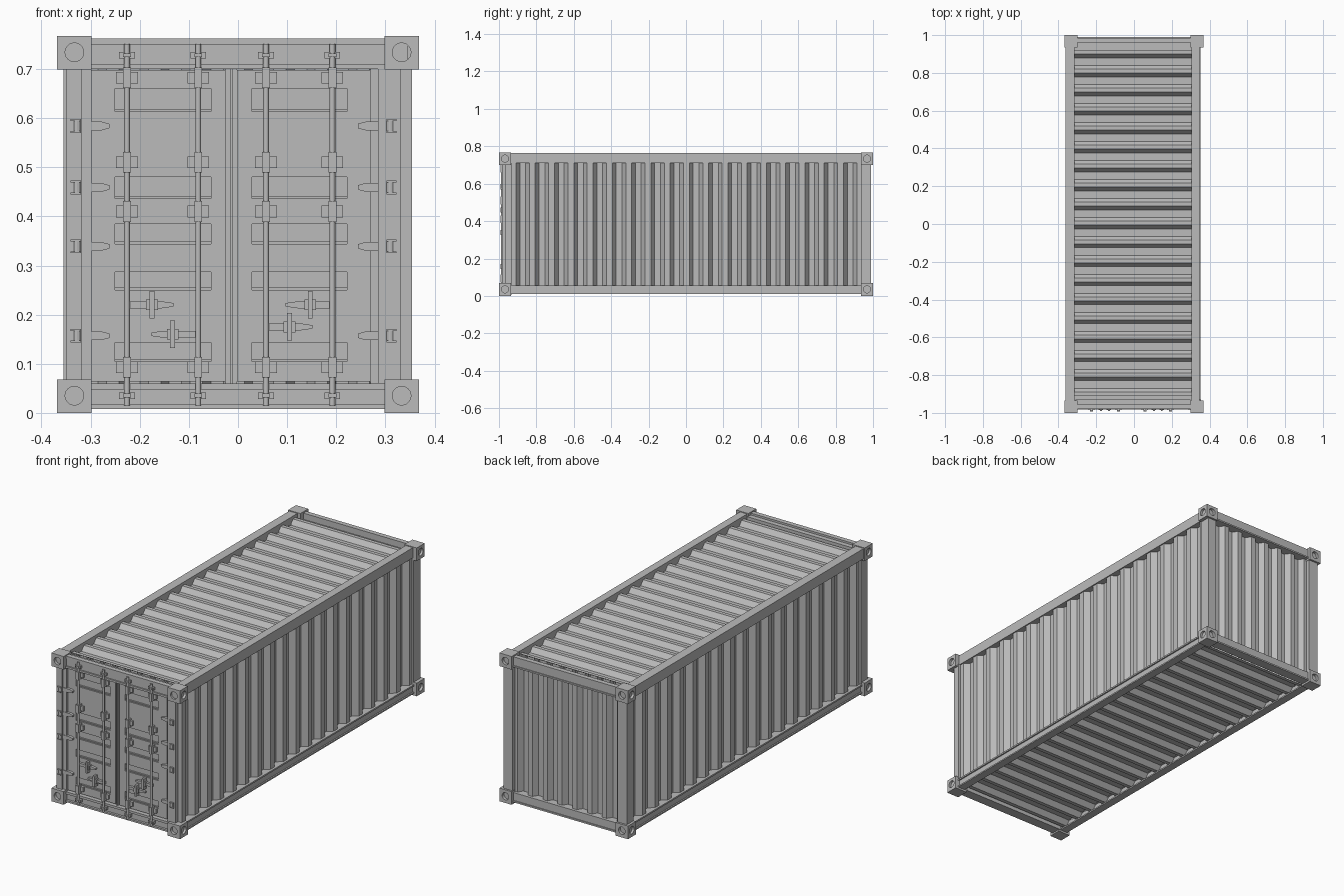
import bpy, bmesh, math
from mathutils import Matrix, Vector

if "Cube" in bpy.data.objects:
    bpy.data.objects.remove(bpy.data.objects["Cube"])

grey = bpy.data.materials.new("steel grey")
grey.use_nodes = True
grey.diffuse_color = (0.5, 0.5, 0.5, 1)
grey.node_tree.nodes["Principled BSDF"].inputs["Base Color"].default_value = (0.5, 0.5, 0.5, 1)


def finish(name, bm):
    bmesh.ops.recalc_face_normals(bm, faces=bm.faces)
    mesh = bpy.data.meshes.new(name)
    bm.to_mesh(mesh)
    bm.free()
    mesh.materials.append(grey)
    obj = bpy.data.objects.new(name, mesh)
    bpy.context.collection.objects.link(obj)
    return obj


def add_box(bm, x0, x1, y0, y1, z0, z1):
    size = Matrix.Diagonal((x1 - x0, y1 - y0, z1 - z0, 1))
    mid = Matrix.Translation(((x0 + x1) / 2, (y0 + y1) / 2, (z0 + z1) / 2))
    bmesh.ops.create_cube(bm, size=1, matrix=mid @ size)


def boxes(name, *items):
    bm = bmesh.new()
    for item in items:
        add_box(bm, *item)
    return finish(name, bm)


def add_cylinder(bm, centre, radius, depth, axis, sides=24):
    turn = Vector((0, 0, 1)).rotation_difference(Vector(axis)).to_matrix().to_4x4()
    bmesh.ops.create_cone(bm, cap_ends=True, segments=sides, radius1=radius, radius2=radius,
                          depth=depth, matrix=Matrix.Translation(centre) @ turn)


def corrugate(name, start, end, count, steps, edge0, edge1, place):
    """Folded sheet; steps are widths of crest, fall, trough and rise."""
    unit = (end - start) / (count * sum(steps) + steps[0])
    t, points = start, [(start, 0)]
    for i in range(count):
        for width, depth in zip(steps, (0, 1, 1, 0)):
            t += width * unit
            points.append((t, depth))
    points.append((end, 0))
    bm = bmesh.new()
    rows = [[bm.verts.new(place(t, d, e)) for e in (edge0, edge1)] for t, d in points]
    for a, b in zip(rows, rows[1:]):
        bm.faces.new((a[0], a[1], b[1], b[0]))
    return finish(name, bm)


# Corrugated skin
WALL = (3, 2, 3, 2)
DECK = (2, 2, 4, 2)
for side, s in (("left", 1), ("right", -1)):
    corrugate(side + "_wall", -0.94, 0.945, 18, WALL, 0.04, 0.73,
              lambda t, d, e: (s * (0.34 - 0.027 * d), t, e))
corrugate("back_wall", -0.31, 0.31, 7, WALL, 0.04, 0.73,
          lambda t, d, e: (t, 0.97 - 0.027 * d, e))
corrugate("roof", 0.92, -0.91, 18, DECK, -0.33, 0.32,
          lambda t, d, e: (e, t, 0.748 - 0.024 * d))
corrugate("floor", -0.92, 0.92, 18, DECK, -0.33, 0.32,
          lambda t, d, e: (e, t, 0.02 + 0.024 * d))
boxes("roof_end_plates", (-0.33, 0.32, 0.91, 0.98, 0.72, 0.728),
      (-0.33, 0.32, -0.97, -0.90, 0.72, 0.728))

# Long rails
boxes("top_rails", (-0.362, -0.315, -0.95, 0.95, 0.71, 0.763),
      (0.305, 0.346, -0.99, 0.95, 0.71, 0.763))
rails = []
for s in (-1, 1):
    for inner, outer, z0, z1 in ((0.32, 0.345, 0.015, 0.05), (0.31, 0.352, 0.01, 0.017),
                                 (0.31, 0.352, 0.048, 0.056)):
        xs = sorted((s * inner, s * outer))
        rails.append((*xs, -0.95, 0.95, z0, z1))
boxes("bottom_rails", *rails)

# Posts and end beams
boxes("front_posts", (-0.35, -0.318, -0.985, -0.93, 0.06, 0.71),
      (-0.32, -0.298, -0.975, -0.93, 0.06, 0.71),
      (0.285, 0.332, -0.985, -0.93, 0.06, 0.71),
      (0.332, 0.354, -0.965, -0.93, 0.06, 0.71))
boxes("back_posts", (-0.355, -0.30, 0.935, 0.99, 0.06, 0.71),
      (0.30, 0.35, 0.935, 0.99, 0.06, 0.71))
boxes("front_header", (-0.31, 0.30, -0.975, -0.93, 0.70, 0.752),
      (-0.31, 0.30, -0.98, -0.955, 0.75, 0.762),
      (-0.31, 0.30, -0.982, -0.95, 0.70, 0.71))
boxes("front_sill", (-0.31, 0.30, -0.97, -0.93, 0.01, 0.06),
      (-0.31, 0.30, -0.982, -0.93, 0.008, 0.017),
      (-0.31, 0.30, -0.98, -0.93, 0.048, 0.06))
boxes("back_header", (-0.31, 0.31, 0.96, 0.985, 0.71, 0.76),
      (-0.31, 0.31, 0.94, 0.99, 0.708, 0.716))
boxes("back_sill", (-0.31, 0.31, 0.945, 0.985, 0.012, 0.058),
      (-0.31, 0.31, 0.94, 0.99, 0.01, 0.018))

# Corner castings with round sockets in the outer faces
for end, v in (("front", -1), ("back", 1)):
    for side, s in (("right", -1), ("left", 1)):
        for level, z0 in (("bottom", 0), ("top", 0.699)):
            xs = sorted((s * 0.298, s * 0.368))
            ys = sorted((v * 0.935, v))
            block = boxes(f"{end}_{side}_{level}_casting", (*xs, *ys, z0, z0 + 0.068))
            bm = bmesh.new()
            z = z0 + 0.035
            add_cylinder(bm, (s * 0.333, v, z), 0.019, 0.03, (0, 1, 0))
            add_cylinder(bm, (s * 0.368, v * 0.968, z), 0.019, 0.024, (1, 0, 0))
            cutter = finish("socket_cutter", bm)
            cutter.hide_render = True
            mod = block.modifiers.new("sockets", "BOOLEAN")
            mod.operation, mod.solver, mod.object = "DIFFERENCE", "EXACT", cutter
            bpy.context.view_layer.objects.active = block
            bpy.ops.object.modifier_apply(modifier=mod.name)
            bpy.data.objects.remove(cutter)

# Doors: raised frame around five sunken bands
BANDS = ((0.105, 0.143), (0.25, 0.287), (0.344, 0.384), (0.436, 0.48), (0.614, 0.66))
FACE = -0.965
for side, x0, a, b, x1 in (("right", -0.298, -0.25, -0.055, -0.025),
                           ("left", -0.002, 0.028, 0.222, 0.27)):
    parts = [(x0, x1, FACE + 0.012, -0.94, 0.064, 0.698),
             (x0, a, FACE, -0.945, 0.064, 0.698), (b, x1, FACE, -0.945, 0.064, 0.698)]
    heights = [0.064] + [z for band in BANDS for z in band] + [0.698]
    for lo, hi in zip(heights[::2], heights[1::2]):
        parts.append((a, b, FACE, -0.945, lo, hi))
    # sill lip of each band
    parts += [(a, b, FACE + 0.005, -0.945, lo, lo + 0.005) for lo, hi in BANDS]
    boxes(side + "_door", *parts)
boxes("door_seals", (-0.025, -0.002, -0.958, -0.94, 0.06, 0.70),
      (-0.016, -0.011, -0.968, -0.94, 0.06, 0.70),
      (0.27, 0.29, -0.95, -0.93, 0.06, 0.70))

# Locking rods with their guides
RODS = (-0.226, -0.081, 0.057, 0.192)
bm = bmesh.new()
for x in RODS:
    add_cylinder(bm, (x, -0.983, 0.383), 0.006, 0.735, (0, 0, 1), 12)
rods = finish("locking_rods", bm)
guides = []
for x in RODS:
    for z in (0.728, 0.035):
        guides += [(x - 0.016, x + 0.016, -0.986, -0.965, z - 0.007, z + 0.007),
                   (x - 0.008, x + 0.008, -0.992, -0.965, z - 0.004, z + 0.004)]
    for z in (0.682, 0.51, 0.41, 0.093):
        guides += [(x - 0.022, x + 0.022, -0.975, -0.96, z - 0.012, z + 0.012),
                   (x - 0.008, x + 0.008, -0.992, -0.965, z - 0.021, z + 0.021)]
boxes("rod_guides", *guides)


# Hinges: tapered strap with a knuckle on the post
def strap(bm, x, z, s, length, half):
    outline = ((0, -half), (0.75, -half), (1, -half * 0.5), (1, half * 0.5), (0.75, half), (0, half))
    verts = [bm.verts.new((x + s * length * u, -0.978, z + w)) for u, w in outline]
    face = bm.faces.new(verts)
    out = bmesh.ops.extrude_face_region(bm, geom=[face])["geom"]
    bmesh.ops.translate(bm, verts=[g for g in out if isinstance(g, bmesh.types.BMVert)],
                        vec=(0, 0.016, 0))


bm = bmesh.new()
for z in (0.584, 0.459, 0.339, 0.157):
    for x, s in ((-0.328, 1), (0.310, -1)):
        strap(bm, x, z, s, 0.066, 0.009)
        add_cylinder(bm, (x, -0.983, z), 0.008, 0.02, (0, 0, 1), 12)
        for dz in (-0.012, 0.012):
            xs = sorted((x - s * 0.013, x + s * 0.008))
            add_box(bm, *xs, -0.992, -0.97, z + dz - 0.002, z + dz + 0.002)
        add_box(bm, *sorted((x - s * 0.013, x - s * 0.006)), -0.988, -0.97, z - 0.013, z + 0.013)
finish("hinges", bm)

# Door handles with their catches
bm = bmesh.new()
for x, z, s, hub in ((-0.226, 0.22, 1, -0.175), (-0.081, 0.16, -1, -0.133),
                     (0.192, 0.22, -1, 0.147), (0.057, 0.175, 1, 0.105)):
    strap(bm, x, z, s, 0.095, 0.007)
    add_box(bm, hub - 0.012, hub + 0.012, -0.985, -0.96, z - 0.011, z + 0.011)
    add_box(bm, hub - 0.005, hub + 0.005, -0.99, -0.96, z - 0.028, z + 0.028)
finish("door_handles", bm)

# Smooth only the round rods
bpy.ops.object.select_all(action="DESELECT")
rods.select_set(True)
bpy.context.view_layer.objects.active = rods
bpy.ops.object.shade_smooth_by_angle(angle=math.radians(35))
